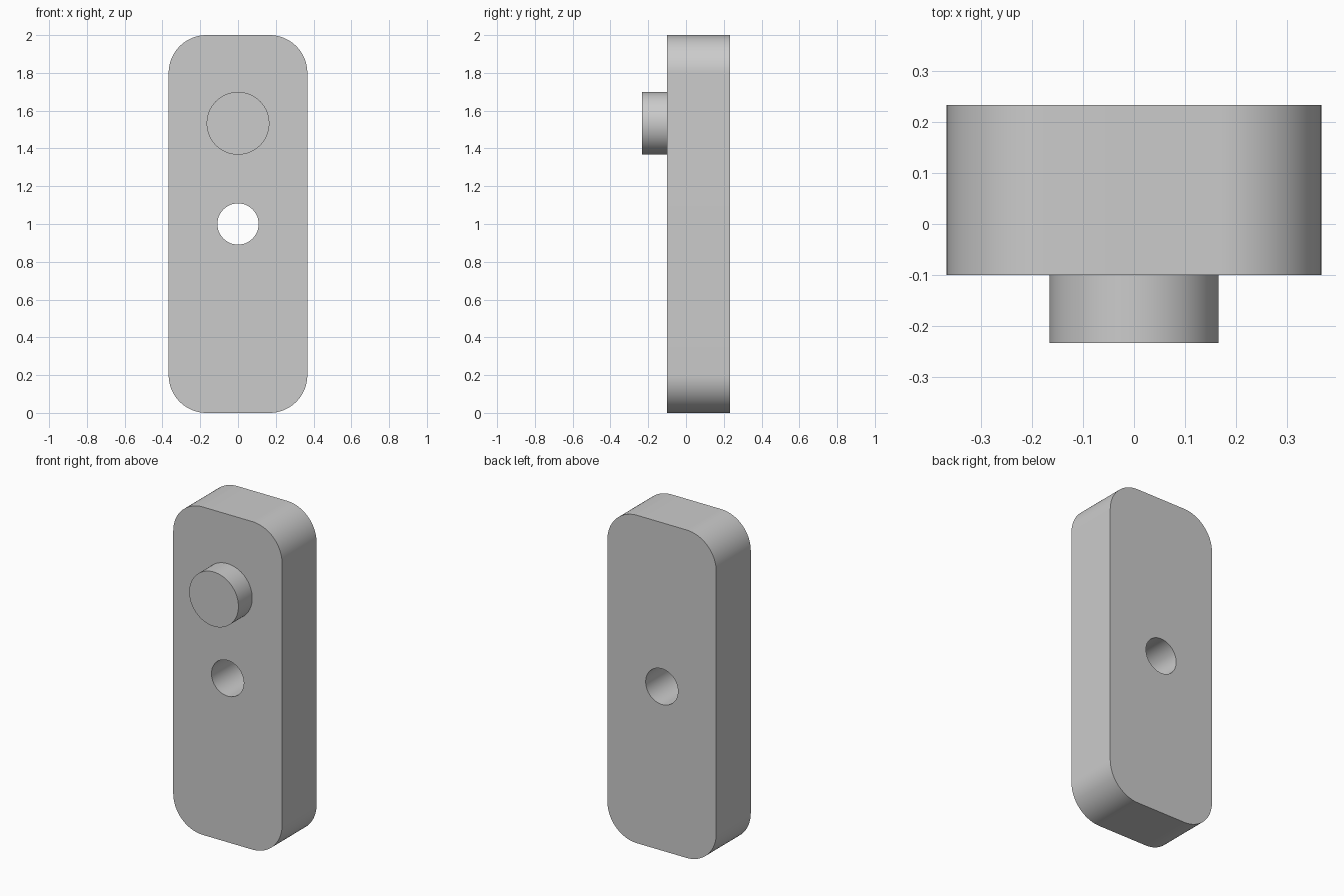
import bpy, bmesh, math
from mathutils import Matrix

cube = bpy.data.objects.get("Cube")
if cube:
    bpy.data.objects.remove(cube, do_unlink=True)

HALF_W, HEIGHT, CORNER = 0.367, 2.0, 0.2
FRONT, BACK = -0.1, 0.233

grey = bpy.data.materials.new("plain grey")
grey.use_nodes = True
colour = (0.6, 0.6, 0.6, 1)
grey.diffuse_color = colour
grey.node_tree.nodes["Principled BSDF"].inputs["Base Color"].default_value = colour


def make_object(name, bm):
    bmesh.ops.recalc_face_normals(bm, faces=bm.faces)
    mesh = bpy.data.meshes.new(name)
    bm.to_mesh(mesh)
    bm.free()
    mesh.materials.append(grey)
    obj = bpy.data.objects.new(name, mesh)
    bpy.context.collection.objects.link(obj)
    return obj


def rod(name, radius, z, y0, y1):
    """Round rod lying along y."""
    bm = bmesh.new()
    bmesh.ops.create_cone(
        bm, cap_ends=True, segments=96, radius1=radius, radius2=radius, depth=y1 - y0,
        matrix=Matrix.Translation((0, (y0 + y1) / 2, z)) @ Matrix.Rotation(math.pi / 2, 4, "X"))
    return make_object(name, bm)


def select_only(obj):
    bpy.ops.object.select_all(action="DESELECT")
    obj.select_set(True)
    bpy.context.view_layer.objects.active = obj


# Plate: rounded rectangle extruded from front to back
bm = bmesh.new()
outline = []
steps = 24
for i, (sx, sz) in enumerate([(1, 1), (-1, 1), (-1, -1), (1, -1)]):
    cx = sx * (HALF_W - CORNER)
    cz = HEIGHT / 2 + sz * (HEIGHT / 2 - CORNER)
    for k in range(steps + 1):
        a = (i + k / steps) * math.pi / 2
        outline.append(bm.verts.new((cx + CORNER * math.cos(a), FRONT, cz + CORNER * math.sin(a))))
face = bm.faces.new(outline)
extruded = bmesh.ops.extrude_face_region(bm, geom=[face], use_keep_orig=True)["geom"]
bmesh.ops.translate(bm, vec=(0, BACK - FRONT, 0),
                    verts=[v for v in extruded if isinstance(v, bmesh.types.BMVert)])
plate = make_object("plate", bm)

# Through hole in the middle of the plate
cutter = rod("hole_cutter", 0.109, 1.0, FRONT - 0.1, BACK + 0.1)
cutter.hide_render = True
cut = plate.modifiers.new("hole", "BOOLEAN")
cut.operation = "DIFFERENCE"
cut.solver = "EXACT"
cut.object = cutter
select_only(plate)
bpy.ops.object.modifier_apply(modifier=cut.name)
bpy.data.objects.remove(cutter, do_unlink=True)

# Round peg on the front
peg = rod("peg", 0.166, 1.533, -0.233, FRONT)

for obj in (plate, peg):
    select_only(obj)
    bpy.ops.object.shade_smooth_by_angle(angle=math.radians(30))
